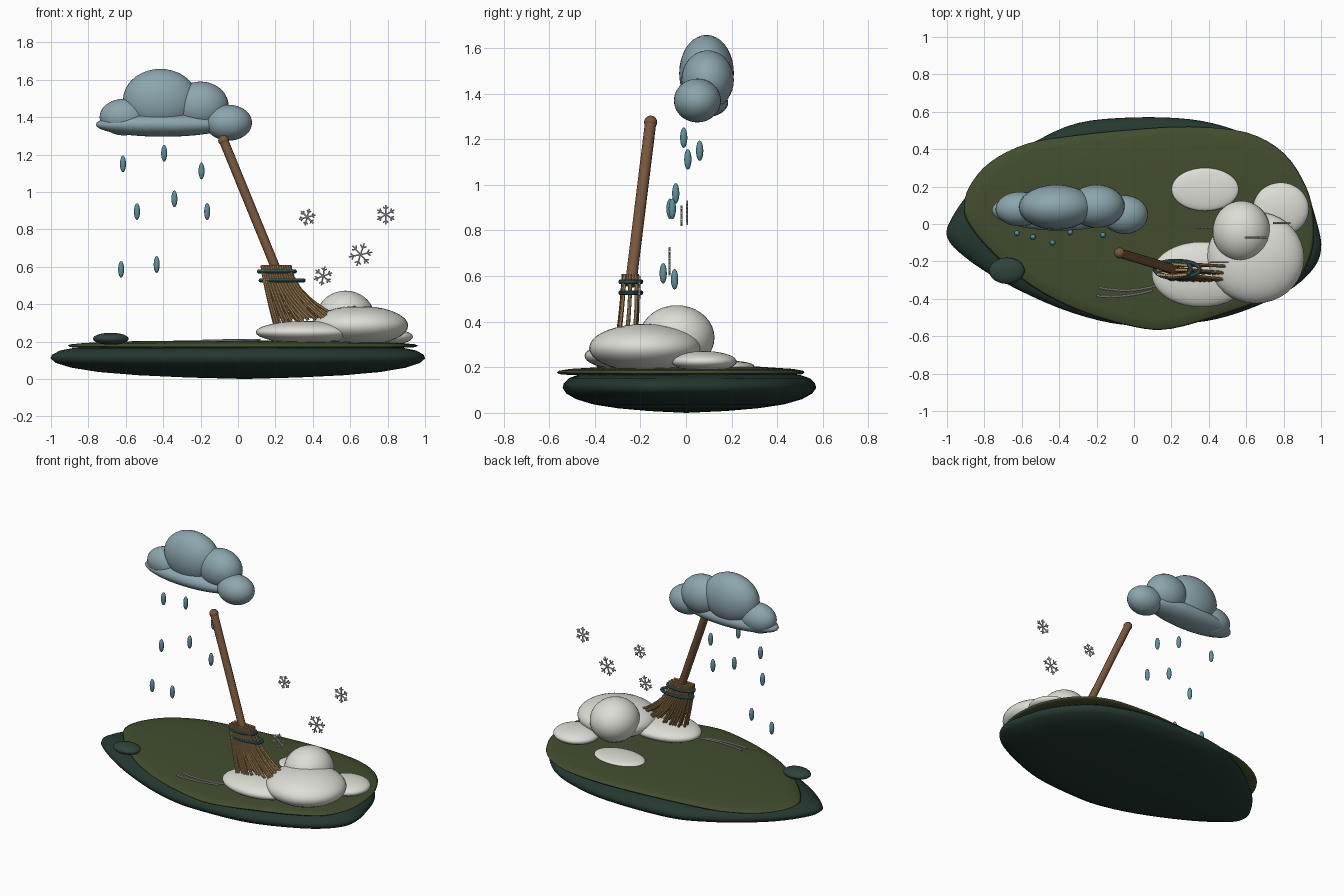
import bpy, bmesh, math, random
from mathutils import Vector, Matrix

if "Cube" in bpy.data.objects:
    bpy.data.objects.remove(bpy.data.objects["Cube"])

random.seed(4)


def mat(name, r, g, b):
    m = bpy.data.materials.new(name)
    m.diffuse_color = (r, g, b, 1)
    m.use_nodes = True
    m.node_tree.nodes["Principled BSDF"].inputs["Base Color"].default_value = m.diffuse_color
    return m


SOIL = mat("soil", .018, .04, .03)
GRASS = mat("grass", .055, .075, .028)
SNOW = mat("snow", .72, .73, .67)
CLOUD = mat("cloud", .26, .38, .42)
RAIN = mat("rain", .11, .29, .35)
WOOD = mat("wood", .19, .095, .045)
STRAW = mat("straw", .42, .26, .1)
CORD = mat("cord", .05, .13, .12)
STONE = mat("stone", .03, .055, .045)
FLAKE = mat("flake", .6, .62, .62)


def finish(name, bm, m, smooth=True):
    bmesh.ops.recalc_face_normals(bm, faces=bm.faces)
    me = bpy.data.meshes.new(name)
    bm.to_mesh(me)
    bm.free()
    me.materials.append(m)
    for p in me.polygons:
        p.use_smooth = smooth
    ob = bpy.data.objects.new(name, me)
    bpy.context.collection.objects.link(ob)
    return ob


def blob(name, c, r, m, seg=36):
    bm = bmesh.new()
    bmesh.ops.create_uvsphere(bm, u_segments=seg, v_segments=seg // 2, radius=1,
                              matrix=Matrix.Translation(c) @ Matrix.Diagonal((*r, 1)))
    return finish(name, bm, m)


def smooth_loop(pts, sub=4):
    out, n = [], len(pts)
    for i in range(n):
        a, b, c, d = (Vector(pts[(i + k) % n]) for k in (-1, 0, 1, 2))
        for s in range(sub):
            t = s / sub
            out.append(.5 * (2 * b + (c - a) * t + (2 * a - 5 * b + 4 * c - d) * t * t
                             + (3 * b - a - 3 * c + d) * t ** 3))
    return out


def slab(name, outline, rings, m):
    # stack of scaled outlines, closed by a pole at both ends
    loop = smooth_loop(outline)
    mid = sum(loop, Vector((0, 0))) / len(loop)
    n = len(loop)
    bm = bmesh.new()
    rows = [[bm.verts.new((*(mid + (p - mid) * s), z)) for p in loop] for s, z in rings[1:-1]]
    for a, b in zip(rows, rows[1:]):
        for i in range(n):
            bm.faces.new((a[i], a[(i + 1) % n], b[(i + 1) % n], b[i]))
    for row, z in ((rows[0], rings[0][1]), (rows[-1], rings[-1][1])):
        pole = bm.verts.new((*mid, z))
        for i in range(n):
            bm.faces.new((row[i], row[(i + 1) % n], pole))
    return finish(name, bm, m)


def tubes(name, paths, radius, m, res=2, cyclic=False):
    cu = bpy.data.curves.new(name, 'CURVE')
    cu.dimensions = '3D'
    cu.bevel_depth, cu.bevel_resolution, cu.use_fill_caps = radius, res, True
    for path in paths:
        sp = cu.splines.new('POLY')
        sp.points.add(len(path) - 1)
        sp.use_cyclic_u = cyclic
        for p, co in zip(sp.points, path):
            p.co = (*co, 1)
    cu.materials.append(m)
    ob = bpy.data.objects.new(name, cu)
    bpy.context.collection.objects.link(ob)
    bpy.ops.object.select_all(action='DESELECT')
    ob.select_set(True)
    bpy.context.view_layer.objects.active = ob
    bpy.ops.object.convert(target='MESH')
    bpy.ops.object.shade_smooth_by_angle()


def through(a, b, c, n=8):
    # parabola through three points
    a, b, c = Vector(a), Vector(b), Vector(c)
    ts = [i / n for i in range(n + 1)]
    return [a * (2 * (t - .5) * (t - 1)) + b * (4 * t * (1 - t)) + c * (2 * t * (t - .5)) for t in ts]


# ground: dark soil lens with a thin grass sheet on top
slab("ground_base",
     [(-1, -.07), (-.97, .04), (-.86, .19), (-.7, .33), (-.53, .44), (-.3, .54), (0, .57), (.3, .56), (.52, .51),
      (.72, .42), (.9, .22), (.98, 0), (1, -.14), (.95, -.25), (.82, -.36), (.6, -.46), (.38, -.52), (.1, -.54),
      (-.12, -.53), (-.4, -.45), (-.7, -.31), (-.9, -.18)],
     [(0, 0), (.3, .008), (.55, .02), (.75, .037), (.89, .06), (.97, .085), (1, .11),
      (.99, .13), (.95, .152), (.88, .166), (.7, .174), (0, .178)], SOIL)
slab("grass_top",
     [(-.91, .08), (-.88, .2), (-.77, .33), (-.57, .43), (-.3, .475), (0, .505), (.3, .52), (.6, .49), (.8, .38),
      (.92, .2), (.96, .03), (.95, -.15), (.87, -.3), (.7, -.4), (.48, -.48), (.2, -.56), (0, -.55), (-.3, -.46),
      (-.55, -.33), (-.75, -.16), (-.87, -.02)],
     [(0, .165), (.9, .166), (.985, .17), (1, .178), (.985, .185), (.9, .193), (.6, .203), (0, .207)], GRASS)
blob("stone", (-.68, -.25, .215), (.095, .07, .032), STONE)

# snow heap
for name, c, r in [("snow_front", (.36, -.27, .25), (.265, .175, .06)),
                   ("snow_heap", (.65, -.18, .285), (.26, .245, .105)),
                   ("snow_peak", (.575, -.04, .33), (.155, .165, .142)),
                   ("snow_back", (.785, .08, .225), (.15, .142, .046)),
                   ("snow_patch", (.38, .185, .205), (.18, .115, .024))]:
    blob(name, c, r, SNOW)

# sweep marks on the grass
tubes("sweep_marks", [through((-.19, -.34, .206), (-.03, -.355, .208), (.12, -.33, .21)),
                      through((-.2, -.385, .204), (-.05, -.385, .206), (.1, -.355, .208))], .005, FLAKE)

# cloud
for i, (c, r) in enumerate([((-.415, .09, 1.49), (.2, .12, .168)), ((-.2, .095, 1.46), (.15, .115, .13)),
                            ((-.05, .05, 1.37), (.125, .103, .096)), ((-.61, .08, 1.4), (.13, .092, .098)),
                            ((-.4, .075, 1.36), (.36, .11, .065))]):
    blob(f"cloud_puff_{i + 1}", c, r, CLOUD)

# raindrops
for i, c in enumerate([(-.615, .06, 1.15), (-.395, -.01, 1.207), (-.195, .008, 1.112), (-.34, -.045, .963),
                       (-.54, -.07, .895), (-.165, -.06, .895), (-.435, -.1, .612), (-.625, -.05, .586)]):
    blob(f"raindrop_{i + 1}", c, (.016, .016, .045), RAIN, 16)

# broom handle with rounded end
top = Vector((-.077, -.155, 1.275))
tubes("broom_handle", [[top, (.215, -.243, .56)]], .025, WOOD, 5)
blob("handle_end", top, (.029, .029, .029), WOOD, 20)

# bristles: three fanned rows curving to the right
rows = []
for j in range(3):
    v = j - 1
    for i in range(13):
        u = min(1, max(0, (i + .3 * v) / 12))
        bulge = .006 * math.sin(math.pi * u)
        d = random.uniform(-.012, .012)
        rows.append(through((.128 + .15 * u, -.245 + v * (.024 + bulge), .608),
                            (.152 + .185 * u, -.248 + v * (.03 + bulge), .475),
                            (.205 + .3 * u + d, -.262 + v * (.034 + bulge), .302 + .03 * u + d)))
tubes("broom_bristles", rows, .0085, STRAW)

# cords tied round the bristles
for i, (x, z, rx) in enumerate([(.208, .575, .096), (.236, .527, .115)]):
    ring = [(x + rx * math.cos(a), -.242 + .044 * math.sin(a), z)
            for a in (k * math.tau / 40 for k in range(40))]
    tubes(f"broom_cord_{i + 1}", [ring], .011, CORD, 3, True)

# snowflakes: six arms with paired side twigs
for i, (x, y, z, r, tilt) in enumerate([(.37, -.02, .865, .046, 15), (.79, .005, .878, .053, 30),
                                        (.655, -.072, .665, .064, 12), (.455, -.205, .55, .052, 20)]):
    arms = []
    for k in range(6):
        a = math.radians(tilt + 60 * k)

        def at(rad, ang, base=(x, z)):
            return (base[0] + rad * math.cos(ang), y, base[1] + rad * math.sin(ang))
        arms.append([(x, y, z), at(r, a)])
        knee = at(r * .58, a)
        for s in (-1, 1):
            arms.append([knee, at(r * .34, a + s * .9, (knee[0], knee[2]))])
    tubes(f"snowflake_{i + 1}", arms, .0045, FLAKE, 1)
